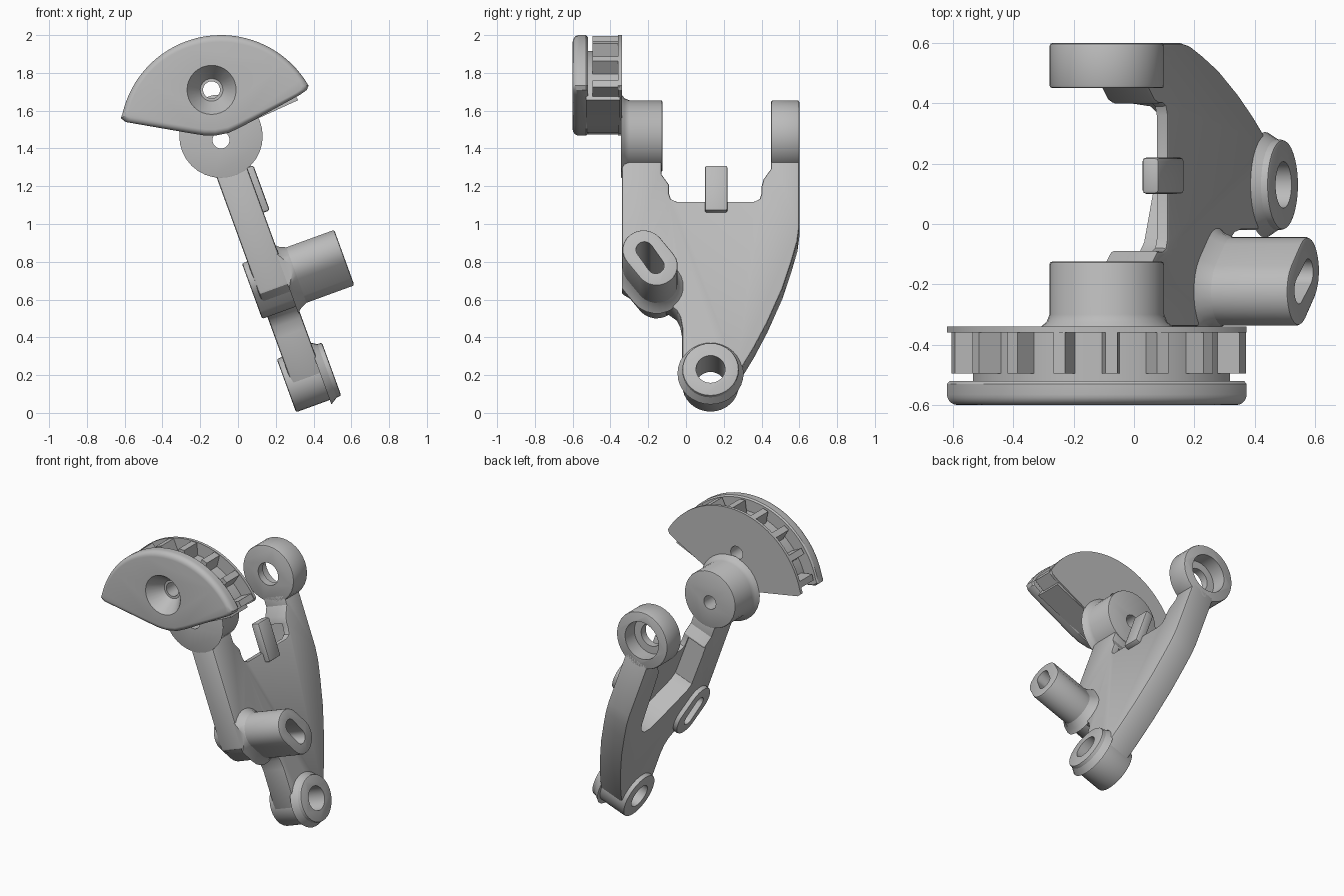
import bpy, bmesh, math
from mathutils import Matrix

if "Cube" in bpy.data.objects:
    bpy.data.objects.remove(bpy.data.objects["Cube"], do_unlink=True)

grey = bpy.data.materials.new("plain grey")
grey.use_nodes = True
grey.diffuse_color = (0.5, 0.5, 0.5, 1)
grey.node_tree.nodes["Principled BSDF"].inputs["Base Color"].default_value = (0.5, 0.5, 0.5, 1)

LEAN = Matrix.Rotation(math.radians(-20), 3, 'Y')
AX, AZ = -0.09, 1.465      # pivot axis shared by both rings and the sector
HX, HZ = -0.14, 1.71       # countersunk hole in the sector


def arc(cx, cy, r, start, end, steps):
    angles = [math.radians(start + (end - start) * i / steps) for i in range(steps + 1)]
    return [(cx + r * math.cos(a), cy + r * math.sin(a)) for a in angles]


def circle(cx, cy, r):
    return arc(cx, cy, r, 0, 360, 32)[:-1]


def capsule(cx, cy, r, dx, dy):
    a = math.degrees(math.atan2(dy, dx))
    return (arc(cx + dx, cy + dy, r, a - 90, a + 90, 12)
            + arc(cx - dx, cy - dy, r, a + 90, a + 270, 12))


def loft(name, sections, leaning=False):
    """Skin (depth, outline) sections: depth along y, or along the leaning plate's normal."""
    bm = bmesh.new()
    rings = []
    for h, pts in sections:
        rings.append([bm.verts.new(LEAN @ Matrix.Identity(3).col[0] * h
                                   + LEAN @ (Matrix.Identity(3).col[1] * p + Matrix.Identity(3).col[2] * q))
                      if leaning else bm.verts.new((p, h, q)) for p, q in pts])
    for a, b in zip(rings, rings[1:]):
        for i in range(len(a)):
            j = (i + 1) % len(a)
            bm.faces.new((a[i], a[j], b[j], b[i]))
    bm.faces.new(rings[0])
    bm.faces.new(rings[-1])
    bmesh.ops.recalc_face_normals(bm, faces=bm.faces)
    mesh = bpy.data.meshes.new(name)
    bm.to_mesh(mesh)
    bm.free()
    mesh.materials.append(grey)
    obj = bpy.data.objects.new(name, mesh)
    bpy.context.collection.objects.link(obj)
    return obj


def apply(obj, mod):
    bpy.context.view_layer.objects.active = obj
    bpy.ops.object.modifier_apply(modifier=mod.name)


def soften(obj, width=0.012):
    mod = obj.modifiers.new("soft edges", 'BEVEL')
    mod.width, mod.segments, mod.limit_method = width, 2, 'ANGLE'
    mod.angle_limit = math.radians(50)
    apply(obj, mod)


def cut(cutter, *targets):
    for obj in targets:
        mod = obj.modifiers.new("cut", 'BOOLEAN')
        mod.operation, mod.solver, mod.object = 'DIFFERENCE', 'EXACT', cutter
        apply(obj, mod)
    bpy.data.objects.remove(cutter, do_unlink=True)


parts = []

# Leaning forked plate
outline = [(-.34, 1.27), (-.34, .55), (-.2, .46), (-.09, .43), (-.05, .4), (-.03, .36),
           (-.02, .3), (-.02, .05), (.05, -.06), (.13, -.09), (.21, -.06), (.28, .05),
           (.36, .19), (.43, .33), (.51, .52), (.56, .68), (.59, .79), (.6, .87), (.6, 1.27),
           (.45, 1.27), (.45, 1.2), (.41, 1.14), (.4, 1.1), (.4, 1.06), (.39, 1.03), (.36, 1.015),
           (-.05, 1.015), (-.08, 1.03), (-.09, 1.06), (-.09, 1.11), (-.13, 1.17), (-.13, 1.27)]
plate = loft("forked_plate", [(.32, outline), (.49, outline)], True)
soften(plate)
pocket = [(-.1, 1.1), (-.09, .82), (-.06, .78), (.15, .67), (.25, .62), (.32, .62),
          (.37, .66), (.39, .72), (.41, 1.1)]
cut(loft("pocket_cutter", [(.25, pocket), (.45, pocket)], True), plate)

# Tab standing in the fork
tab_outline = [(.1, .95), (.1, 1.205), (.22, 1.205), (.22, .95)]
tab = loft("fork_tab", [(.465, tab_outline), (.525, tab_outline)], True)
soften(tab)

# Slotted lug through the plate
lug_shape = capsule(-.19, .58, .112, -.035, .045)
lug = loft("slotted_lug", [(.29, lug_shape), (.81, lug_shape)], True)
soften(lug, .01)
lug_base = loft("lug_fillet", [(.48, capsule(-.19, .58, .15, -.035, .045)),
                               (.505, capsule(-.19, .58, .128, -.035, .045)),
                               (.54, lug_shape)], True)
trim = [(-.7, 0), (-.34, 0), (-.34, 1.2), (-.7, 1.2)]
cut(loft("fillet_trim", [(.4, trim), (.6, trim)], True), lug_base)
slot = capsule(-.19, .58, .045, -.03, .045)
cut(loft("slot_cutter", [(.2, slot), (.9, slot)], True), plate, lug, lug_base)

# Foot boss
foot = loft("foot_boss", [(.29, circle(.13, .048, .15)), (.545, circle(.13, .048, .15))], True)
soften(foot, .01)
foot_base = loft("foot_fillet", [(.48, circle(.13, .048, .175)), (.52, circle(.13, .048, .15))], True)
hole = circle(.13, .048, .077)
cut(loft("foot_hole_cutter", [(.2, hole), (.7, hole)], True), plate, foot, foot_base)

# Pivot rings
rim = circle(AX, AZ, .19)
back_ring = loft("back_ring", [(.45, rim), (.6, rim)])
soften(back_ring, .01)
bore, wide = circle(AX, AZ, .075), circle(AX, AZ, .125)
cut(loft("bore_cutter", [(.3, bore), (.7, bore)]), back_ring)
cut(loft("counterbore_cutter", [(.5, wide), (.7, wide)]), back_ring)
front_ring = loft("front_ring", [(-.345, circle(AX, AZ, .225)), (-.325, circle(AX, AZ, .2)),
                                 (-.3, rim), (-.125, rim)])
soften(front_ring, .008)

# Toothed sector: front cover, core, back wall and teeth
fan = arc(AX, AZ, .535, 30, 167, 36) + [
    (-.62, 1.56), (-.595, 1.54), (-.25, 1.48), (-.18, 1.469), (-.12, 1.468), (-.05, 1.482),
    (.02, 1.515), (.33, 1.685), (.365, 1.71)]


def shrunk(t):
    return [(-.12 + (x + .12) * (1 - .07 * t), 1.72 + (z - 1.72) * (1 - .13 * t)) for x, z in fan]


rounded = []
for i in range(6):
    a = math.radians(18 * i)
    rounded.append((-.565 - .035 * math.sin(a), shrunk(1 - math.cos(a))))
cover = loft("sector_cover", [(-.52, shrunk(.25)), (-.51 - .02, fan)] + rounded)
core_shape = arc(AX, AZ, .45, 25, 170, 30) + [
    (-.25, 1.485), (-.18, 1.474), (-.12, 1.473), (-.05, 1.487), (.02, 1.52)]
core = loft("sector_core", [(-.53, core_shape), (-.35, core_shape)])
wall = loft("sector_back_wall", [(-.36, fan), (-.34, fan)])
teeth = []
for i in range(8):
    a = math.radians(164 - 18.9 * i)
    c, s = math.cos(a), math.sin(a)
    corners = [(.4, -.035), (.53, -.02), (.53, .02), (.4, .035)]
    shape = [(AX + r * c - w * s, AZ + r * s + w * c) for r, w in corners]
    teeth.append(loft("sector_tooth_%d" % (i + 1), [(-.495, shape), (-.35, shape)]))

# Countersink and through holes of the sector and front ring
cut(loft("countersink_cutter", [(-.62, circle(HX, HZ, .14)), (-.6, circle(HX, HZ, .13)),
                                (-.5, circle(HX, HZ, .06))]), cover, core)
screw = circle(HX, HZ, .045)
cut(loft("screw_cutter", [(-.7, screw), (-.2, screw)]), cover, core, wall)
pin = circle(AX, AZ - .02, .045)
cut(loft("pin_cutter", [(-.5, pin), (0, pin)]), front_ring)
pin = circle(AX, AZ - .02, .045)
cut(loft("pin_clearance_cutter", [(-.7, pin), (-.2, pin)]), wall, core)

# Smooth shading with sharp edges kept
parts = [plate, tab, lug, lug_base, foot, foot_base, back_ring, front_ring, cover, core, wall] + teeth
bpy.ops.object.select_all(action='DESELECT')
for obj in parts:
    obj.select_set(True)
bpy.context.view_layer.objects.active = plate
bpy.ops.object.shade_smooth_by_angle(angle=math.radians(30))
